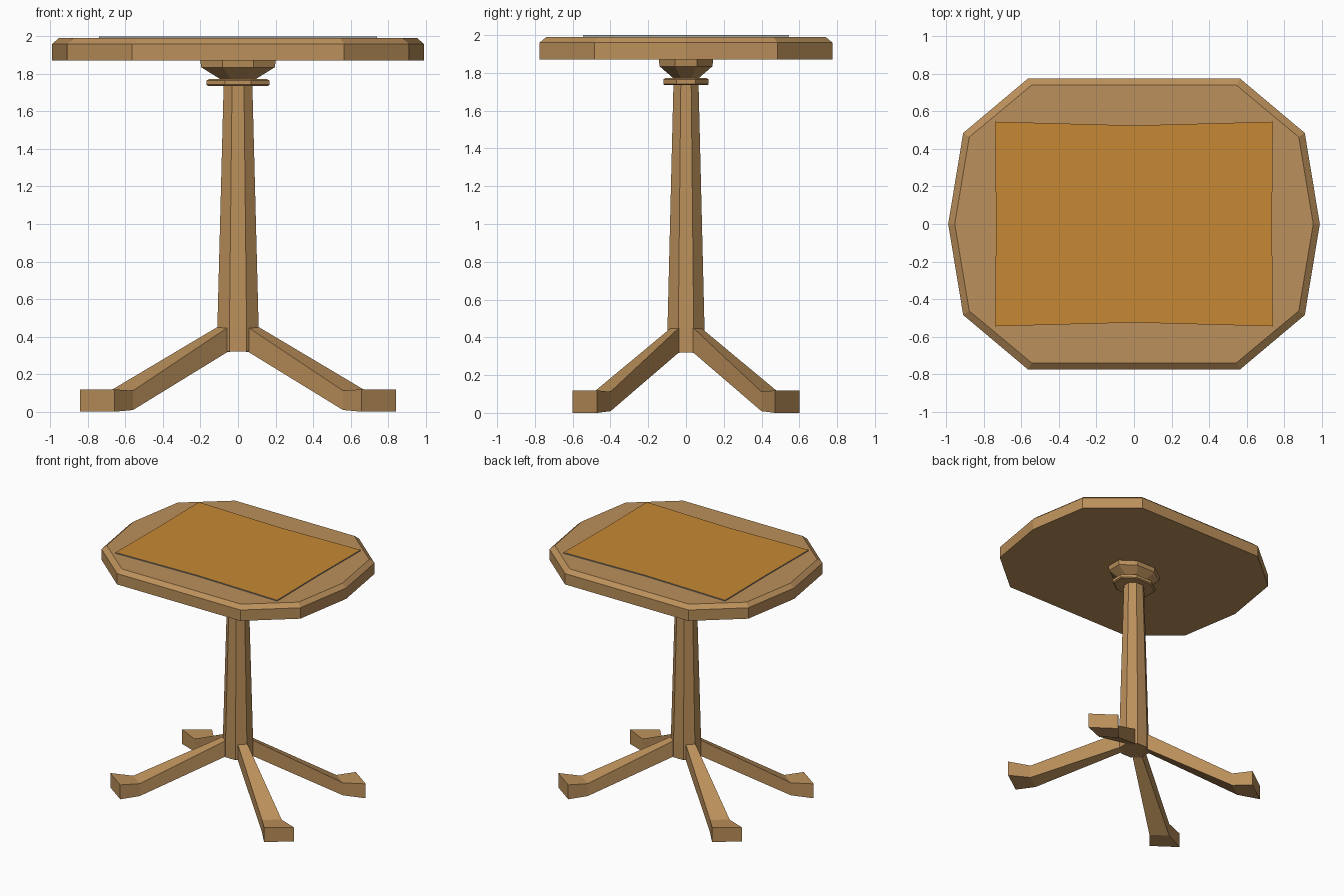
import bpy
import bmesh
import math

STRETCH = 1.4  # the base is wider than it is deep

cube = bpy.data.objects.get("Cube")
if cube:
    bpy.data.objects.remove(cube, do_unlink=True)


def make_material(name, rgb):
    mat = bpy.data.materials.new(name)
    mat.use_nodes = True
    colour = (*rgb, 1.0)
    mat.diffuse_color = colour
    mat.node_tree.nodes["Principled BSDF"].inputs["Base Color"].default_value = colour
    return mat


wood = make_material("warm_wood", (0.50, 0.28, 0.105))
cloth = make_material("amber_cloth", (0.57, 0.25, 0.034))
lining = make_material("grey_lining", (0.30, 0.32, 0.34))


def loft(name, rings, *mats):
    """Skin a stack of matching point rings and cap both ends."""
    bm = bmesh.new()
    loops = [[bm.verts.new(p) for p in ring] for ring in rings]
    for low, high in zip(loops, loops[1:]):
        for i in range(len(low)):
            j = (i + 1) % len(low)
            bm.faces.new((low[i], low[j], high[j], high[i]))
    bm.faces.new(loops[0][::-1])
    bm.faces.new(loops[-1])
    bmesh.ops.recalc_face_normals(bm, faces=bm.faces)
    mesh = bpy.data.meshes.new(name)
    bm.to_mesh(mesh)
    bm.free()
    for mat in mats:
        mesh.materials.append(mat)
    obj = bpy.data.objects.new(name, mesh)
    bpy.context.collection.objects.link(obj)
    return obj


def octagon(rx, ry, z):
    """Eight-sided ring with flats facing the axes."""
    k = 1 / math.cos(math.pi / 8)
    angles = [math.pi / 8 + i * math.pi / 4 for i in range(8)]
    return [(rx * k * math.cos(a), ry * k * math.sin(a), z) for a in angles]


def tabletop_ring(inset, z):
    """Ten-sided outline, pulled in by the inset."""
    quarter = [(0.99, 0), (0.91, 0.485), (0.565, 0.775)]
    right = [(x, -y) for x, y in quarter[:0:-1]] + quarter
    outline = right + [(-x, -y) for x, y in right]
    return [(x * (1 - inset / 0.99), y * (1 - inset / 0.775), z) for x, y in outline]


# Tabletop with a chamfered upper rim
loft("tabletop", [tabletop_ring(0, 1.87), tabletop_ring(0, 1.96),
                  tabletop_ring(0.035, 1.99)], wood)

# Table cloth with gently curved-in edges and a grey underside
corners = [(0.74, -0.545), (0.735, 0), (0.74, 0.545), (0, 0.525)]
outline = corners + [(-x, -y) for x, y in corners]
sheet = loft("table_cloth", [[(x, y, z) for x, y in outline] for z in (1.992, 2.0)],
             cloth, lining)
for face in sheet.data.polygons:
    face.material_index = 0 if face.normal.z > 0.5 else 1

# Tapered column, collar ring and flared capital
loft("column", [octagon(0.11, 0.098, 0.32), octagon(0.11, 0.098, 0.45),
                octagon(0.075, 0.065, 1.80)], wood)


def turned(name, profile):
    loft(name, [octagon(r * STRETCH, r, z) for r, z in profile], wood)


turned("collar", [(0.113, 1.735), (0.12, 1.742), (0.12, 1.765), (0.11, 1.772)])
turned("capital", [(0.065, 1.77), (0.14, 1.835), (0.144, 1.872)])

# Four splayed legs: each section is distance, half width, bottom, top
SECTIONS = [(0.03, 0.03, 0.33, 0.47), (0.088, 0.03, 0.32, 0.45),
            (0.626, 0.061, 0.012, 0.115), (0.757, 0.092, 0.003, 0.122)]
for side, sx in (("left", 1), ("right", -1)):
    for end, sy in (("front", -1), ("back", 1)):
        rings = []
        for d, w, low, high in SECTIONS:
            a, b = (d + w) * math.sqrt(0.5), (d - w) * math.sqrt(0.5)
            rings.append([(sx * STRETCH * x, sy * y, z) for x, y, z in
                          ((a, b, low), (b, a, low), (b, a, high), (a, b, high))])
        rings = [[(x, y, max(z - 0.003, 0)) for x, y, z in ring] for ring in rings]
        loft(f"{end}_{side}_leg", rings, wood)
